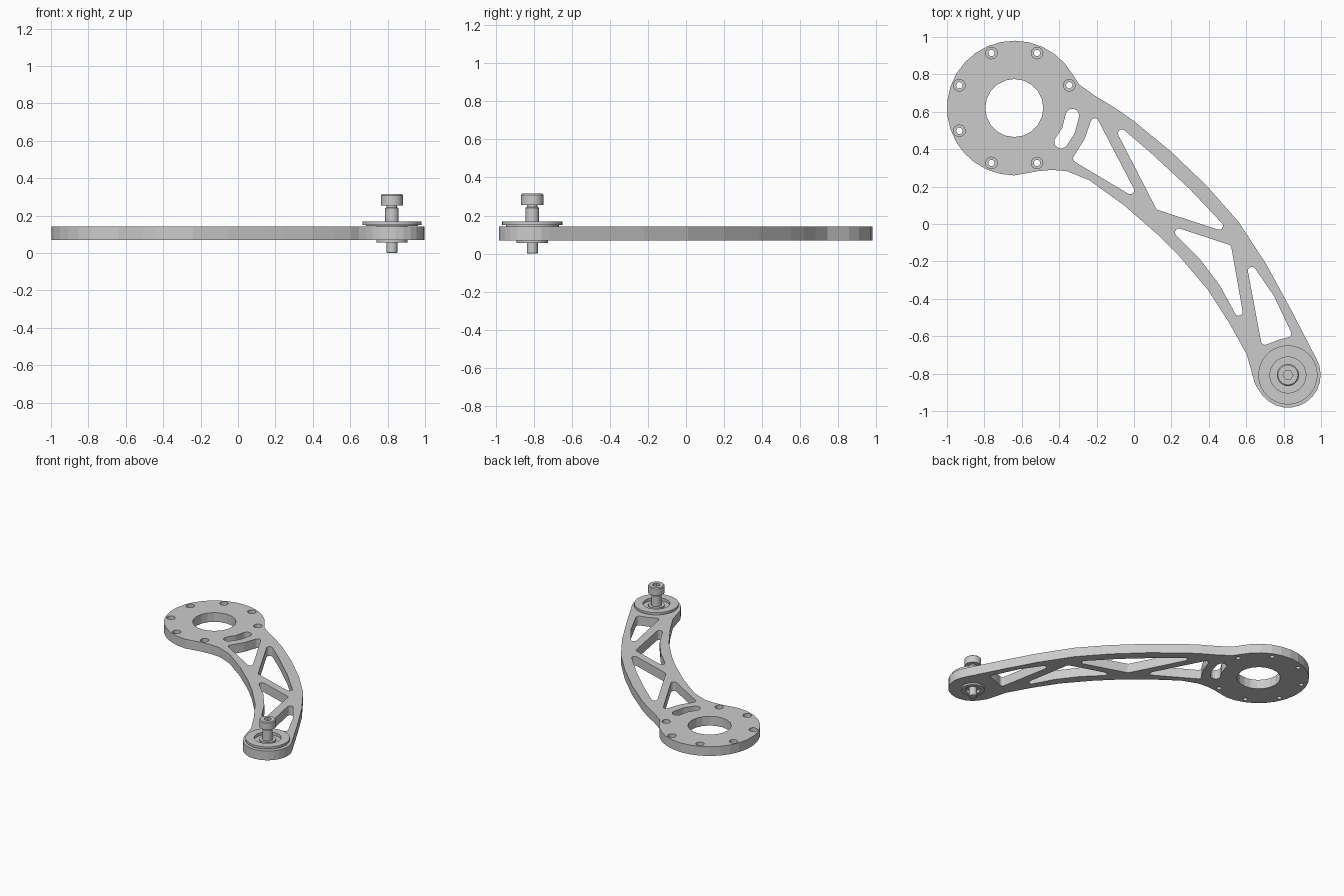
import bpy, bmesh
from math import sin, cos, pi, radians, atan2
from mathutils import Vector

if "Cube" in bpy.data.objects:
    bpy.data.objects.remove(bpy.data.objects["Cube"])

Z0, Z1 = 0.07, 0.143
HUB, TIP = (-0.64, 0.62), (0.823, -0.807)


def arc(c, r, a0, a1, n):
    return [(c[0] + r * cos(radians(a0 + (a1 - a0) * i / n)),
             c[1] + r * sin(radians(a0 + (a1 - a0) * i / n))) for i in range(n + 1)]


def circle(c, r, n):
    return arc(c, r, 0, 360, n)[:-1]


def rounded(pts, r, k=5):
    """Offset a counter-clockwise polygon outward by r, rounding convex corners."""
    out, n = [], len(pts)
    for i in range(n):
        p, q, s = (Vector(pts[j % n]) for j in (i - 1, i, i + 1))
        d1, d2 = (q - p).normalized(), (s - q).normalized()
        n1, n2 = Vector((d1.y, -d1.x)), Vector((d2.y, -d2.x))
        if d1.x * d2.y - d1.y * d2.x > -1e-6:
            a = atan2(n1.y, n1.x)
            sweep = (atan2(n2.y, n2.x) - a) % (2 * pi)
            steps = k if sweep > 0.6 else 1
            for j in range(steps + 1):
                t = a + sweep * j / steps
                out.append((q.x + r * cos(t), q.y + r * sin(t)))
        else:
            m = q + (n1 + n2) * r / (1 + n1.dot(n2))
            out.append((m.x, m.y))
    return out


def finish(bm, name):
    bmesh.ops.remove_doubles(bm, verts=bm.verts, dist=1e-5)
    bmesh.ops.recalc_face_normals(bm, faces=bm.faces)
    me = bpy.data.meshes.new(name)
    bm.to_mesh(me)
    bm.free()
    ob = bpy.data.objects.new(name, me)
    bpy.context.collection.objects.link(ob)
    return ob


def lathe(bm, c, prof, n):
    """Revolve a closed (radius, z) profile about the vertical axis through c."""
    rings = [[bm.verts.new((c[0] + r * cos(2 * pi * i / n), c[1] + r * sin(2 * pi * i / n), z))
              for r, z in prof] for i in range(n)]
    m = len(prof)
    for i in range(n):
        a, b = rings[i], rings[(i + 1) % n]
        for j in range(m):
            k = (j + 1) % m
            if prof[j][0] or prof[k][0]:
                if prof[j][0] == 0:
                    bm.faces.new((a[j], b[k], a[k]))
                elif prof[k][0] == 0:
                    bm.faces.new((a[j], b[j], a[k]))
                else:
                    bm.faces.new((a[j], b[j], b[k], a[k]))
    # join the repeated axis points
    bmesh.ops.delete(bm, geom=[v for v in bm.verts if not v.link_faces], context='VERTS')


def select(ob):
    bpy.ops.object.select_all(action='DESELECT')
    ob.select_set(True)
    bpy.context.view_layer.objects.active = ob


def cut(ob, cutter):
    cutter.hide_render = True
    mod = ob.modifiers.new("cut", 'BOOLEAN')
    mod.operation, mod.solver, mod.object = 'DIFFERENCE', 'EXACT', cutter
    select(ob)
    bpy.ops.object.modifier_apply(modifier=mod.name)
    bpy.data.objects.remove(cutter)


# Arm plate outline: hub arc, inner edge, tip arc, outer edge
inner = [(-0.51, 0.283), (-0.44, 0.289), (-0.36, 0.283), (-0.24, 0.235), (-0.053, 0.10),
         (0.123, -0.053), (0.24, -0.17), (0.396, -0.353), (0.513, -0.535), (0.604, -0.70),
         (0.647, -0.856)]
outer = [(0.835, -0.45), (0.71, -0.22), (0.56, 0.01), (0.39, 0.203), (0.2, 0.385),
         (0, 0.55), (-0.10, 0.62), (-0.2, 0.68), (-0.29, 0.743)]
outline = arc(HUB, 0.36, 29, 270, 20) + inner + arc(TIP, 0.175, -141, 30, 12) + outer

# Openings: slot, truss windows, hub bore, bearing seat
slot = [(-0.33, 0.58), (-0.35, 0.50), (-0.39, 0.44), (-0.35, 0.50)]
windows = [
    [(-0.21, 0.545), (-0.245, 0.445), (-0.305, 0.35), (-0.02, 0.18)],
    [(-0.065, 0.485), (0.135, 0.095), (0.455, -0.01), (0.28, 0.175), (0.07, 0.37)],
    [(0.24, -0.045), (0.365, -0.17), (0.475, -0.315), (0.56, -0.47), (0.50, -0.13)],
    [(0.63, -0.25), (0.70, -0.625), (0.765, -0.60), (0.82, -0.585), (0.73, -0.395)],
]
loops = [outline, circle(HUB, 0.155, 20), circle(TIP, 0.083, 32), rounded(slot, 0.036, 8)]
loops += [rounded(w, 0.021) for w in windows]

bm = bmesh.new()
for pts in loops:
    vs = [bm.verts.new((x, y, Z0)) for x, y in pts]
    for a, b in zip(vs, vs[1:] + vs[:1]):
        bm.edges.new((a, b))
bmesh.ops.remove_doubles(bm, verts=bm.verts, dist=1e-4)
bmesh.ops.triangle_fill(bm, edges=bm.edges[:], use_beauty=True)
ext = bmesh.ops.extrude_face_region(bm, geom=bm.faces[:], use_keep_orig=True)
bmesh.ops.translate(bm, vec=(0, 0, Z1 - Z0),
                    verts=[g for g in ext['geom'] if isinstance(g, bmesh.types.BMVert)])
plate = finish(bm, "arm_plate")

# Counterbored screw holes around the hub (the one beside the slot is left out)
bm = bmesh.new()
for i in range(7):
    a = 22.5 + 45 * i
    c = arc(HUB, 0.318, a, a, 1)[0]
    lathe(bm, c, [(0, 0.05), (0.017, 0.05), (0.017, 0.105), (0.031, 0.105), (0.031, 0.16), (0, 0.16)], 16)
cut(plate, finish(bm, "screw_hole_cutter"))

# Flanged bearing in the tip
bm = bmesh.new()
lathe(bm, TIP, [(0.096, 0.168), (0.158, 0.168), (0.158, 0.150), (0.139, 0.150), (0.139, 0.1435),
                (0.083, 0.1435), (0.083, 0.057), (0.052, 0.057), (0.052, 0.08), (0.037, 0.08),
                (0.037, 0.158), (0.058, 0.158), (0.058, 0.146), (0.096, 0.146)], 40)
bearing = finish(bm, "flanged_bearing")

# Socket head bolt with a hexagonal recess
bm = bmesh.new()
lathe(bm, TIP, [(0, 0), (0.026, 0), (0.029, 0.004), (0.029, 0.10), (0.036, 0.10), (0.036, 0.24),
                (0.028, 0.245), (0.028, 0.255), (0.059, 0.255), (0.059, 0.309), (0.053, 0.315),
                (0, 0.315)], 32)
bolt = finish(bm, "socket_bolt")
bm = bmesh.new()
lathe(bm, TIP, [(0, 0.283), (0.027, 0.283), (0.027, 0.33), (0, 0.33)], 6)
cut(bolt, finish(bm, "hex_cutter"))

for ob in (bearing, bolt):
    select(ob)
    bpy.ops.object.shade_smooth_by_angle(angle=radians(30))
